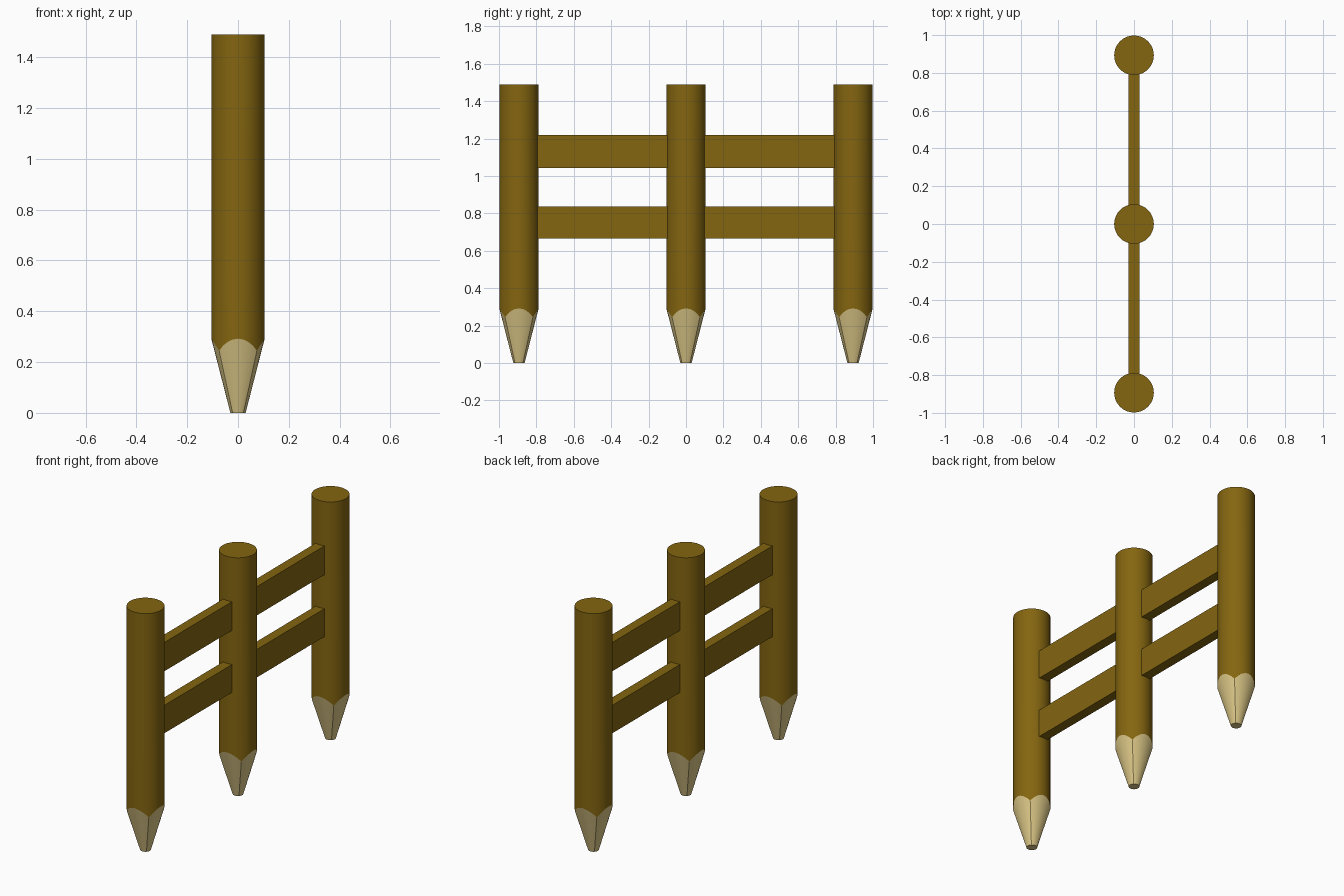
import bpy, bmesh
from math import sin, cos, pi

if "Cube" in bpy.data.objects:
    bpy.data.objects.remove(bpy.data.objects["Cube"])

SEG = 32
R, TIP_R, TOP = 0.105, 0.03, 1.49
POSTS = (-0.893, 0.0, 0.893)


def material(name, rgb):
    m = bpy.data.materials.new(name)
    m.diffuse_color = (*rgb, 1)
    m.use_nodes = True
    m.node_tree.nodes["Principled BSDF"].inputs["Base Color"].default_value = m.diffuse_color
    return m


bark = material("dark_wood", (0.23, 0.13, 0.005))
cut = material("cut_wood", (0.71, 0.57, 0.24))


def ring(radius, height):
    angles = [2 * pi * i / SEG for i in range(SEG)]
    return [(radius * cos(a), radius * sin(a), height(a)) for a in angles]


def scallop(a):
    # four arches dipping to cusps on the diagonals
    m = max(abs(cos(a)), abs(sin(a)))
    return 0.292 - 0.047 * (1 - m) / (1 - cos(pi / 4))


def loft(name, lower, upper, mat, y, cap_low=False, cap_high=False):
    bm = bmesh.new()
    lo = [bm.verts.new(p) for p in lower]
    hi = [bm.verts.new(p) for p in upper]
    for i in range(SEG):
        j = (i + 1) % SEG
        bm.faces.new((lo[i], lo[j], hi[j], hi[i]))
    if cap_low:
        bm.faces.new(lo[::-1])
    if cap_high:
        bm.faces.new(hi)
    mesh = bpy.data.meshes.new(name)
    bm.to_mesh(mesh)
    bm.free()
    mesh.materials.append(mat)
    ob = bpy.data.objects.new(name, mesh)
    ob.location.y = y
    bpy.context.collection.objects.link(ob)
    bpy.ops.object.select_all(action='DESELECT')
    ob.select_set(True)
    bpy.context.view_layer.objects.active = ob
    bpy.ops.object.shade_smooth_by_angle(angle=pi / 6)


# Round posts with sharpened tips
for n, y in enumerate(POSTS, 1):
    edge = ring(R, scallop)
    loft(f"post_{n}", edge, ring(R, lambda a: TOP), bark, y, cap_high=True)
    loft(f"post_tip_{n}", ring(TIP_R, lambda a: 0), edge, cut, y, cap_low=True)

# Flat rails between neighbouring posts
for level, (z0, z1) in {"lower": (0.665, 0.836), "upper": (1.044, 1.22)}.items():
    for n, (a, b) in enumerate(zip(POSTS, POSTS[1:]), 1):
        bpy.ops.mesh.primitive_cube_add(size=1, location=(0, (a + b) / 2, (z0 + z1) / 2))
        ob = bpy.context.object
        ob.name = f"{level}_rail_{n}"
        ob.scale = (0.06, b - a - 2 * 0.1, z1 - z0)
        ob.data.materials.append(bark)
